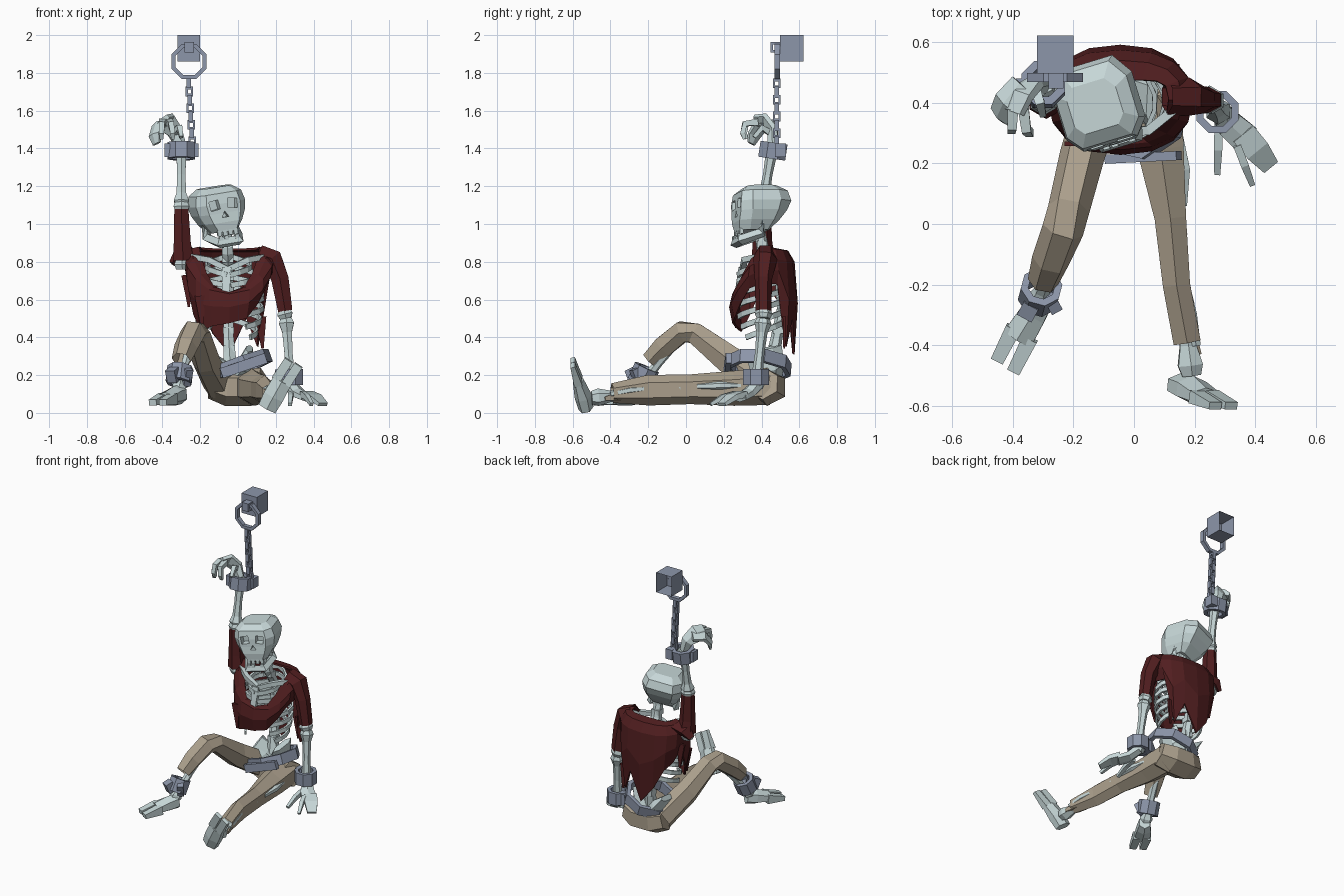
import bpy, bmesh, math
from mathutils import Vector, Matrix, Euler

if "Cube" in bpy.data.objects:
    bpy.data.objects.remove(bpy.data.objects["Cube"])

def mat(name, c):
    m = bpy.data.materials.new(name)
    m.diffuse_color = (*c, 1)
    m.use_nodes = True
    m.node_tree.nodes["Principled BSDF"].inputs["Base Color"].default_value = m.diffuse_color
    return m

BONE = mat("pale bone", (0.57, 0.68, 0.685))
RED = mat("dark red cloth", (0.082, 0.013, 0.014))
TAN = mat("tan cloth", (0.41, 0.35, 0.265))
IRON = mat("slate iron", (0.265, 0.305, 0.40))

def finish(name, bm, m, keep_normals=False):
    if not keep_normals:
        bmesh.ops.recalc_face_normals(bm, faces=bm.faces)
    me = bpy.data.meshes.new(name)
    bm.to_mesh(me)
    bm.free()
    me.materials.append(m)
    ob = bpy.data.objects.new(name, me)
    bpy.context.collection.objects.link(ob)
    return ob

def tube(name, pts, radii, m, n=6, ref=(0, 1, 0), caps=True):
    """Loft along a path; each radius is a number or (side, depth along ref)."""
    bm, rings, ref = bmesh.new(), [], Vector(ref)
    pts = [Vector(p) for p in pts]
    for i, p in enumerate(pts):
        t = (pts[min(i + 1, len(pts) - 1)] - pts[max(i - 1, 0)]).normalized()
        s = t.cross(ref).normalized()
        o = s.cross(t)
        r = radii[i] if isinstance(radii, list) else radii
        a, b = r if isinstance(r, tuple) else (r, r)
        k = 1 / math.cos(math.pi / n)
        ang = [2 * math.pi * (j + .5) / n for j in range(n)]
        rings.append([bm.verts.new(p + k * (s * a * math.cos(q) + o * b * math.sin(q))) for q in ang])
    for A, B in zip(rings, rings[1:]):
        for j in range(n):
            bm.faces.new((A[j], A[j - 1], B[j - 1], B[j]))
    if caps:
        bm.faces.new(rings[0])
        bm.faces.new(rings[-1])
    return finish(name, bm, m)

def bone(name, a, b, r=.027):
    a, b = Vector(a), Vector(b)
    ts, fs = (0, .07, .2, .5, .8, .93, 1), (1.1, 1.45, .95, .8, .95, 1.45, 1.1)
    return tube(name, [a.lerp(b, t) for t in ts], [r * f for f in fs], BONE)

def ring(name, c, axis, ro, ri, h, m=IRON, n=8, sy=1.0):
    """Faceted band around an axis; sy stretches it upward."""
    bm, secs = bmesh.new(), []
    M = Matrix.Translation(c) @ Vector(axis).to_track_quat('Z', 'Y').to_matrix().to_4x4()
    for j in range(n):
        q = 2 * math.pi * (j + .5) / n
        secs.append([bm.verts.new(M @ Vector((r * math.cos(q), r * math.sin(q) * sy, z)))
                     for r, z in ((ro, -h / 2), (ro, h / 2), (ri, h / 2), (ri, -h / 2))])
    for j in range(n):
        for k in range(4):
            bm.faces.new((secs[j - 1][k], secs[j][k], secs[j][k - 1], secs[j - 1][k - 1]))
    return finish(name, bm, m)

def box(name, c, size, m, rot=(0, 0, 0), open_back=False):
    bm = bmesh.new()
    M = Matrix.Translation(c) @ Euler(rot).to_matrix().to_4x4() @ Matrix.Diagonal((*size, 1))
    bmesh.ops.create_cube(bm, size=1, matrix=M)
    if open_back:
        bmesh.ops.delete(bm, geom=[max(bm.faces, key=lambda f: f.calc_center_median().y)], context='FACES_ONLY')
    return finish(name, bm, m, open_back)

# wall block, staple, hanging ring and chain
box("wall_block", (-.26, .56, 1.93), (.12, .125, .14), IRON, open_back=True)
ring("staple", (-.257, .475, 1.935), (1, 0, 0), .04, .02, .05, n=4)
ring("hanging_ring", (-.26, .483, 1.86), (0, 1, 0), .1, .078, .03)
for i in range(8):
    ring("chain_link", (-.26 + .0025 * i, .48, 1.745 - .044 * i), ((1, 0, 0), (0, 1, 0))[i % 2],
         .029, .012, .024, n=4, sy=1.25)

# iron cuffs with hinge lugs
ring("upper_wrist_cuff", (-.3, .46, 1.388), (0, .15, 1), .078, .05, .085)
box("upper_cuff_lug", (-.235, .5, 1.39), (.05, .06, .07), IRON)
box("upper_cuff_hinge", (-.375, .45, 1.39), (.03, .06, .07), IRON)
ring("lower_wrist_cuff", (.275, .37, .19), (0, 0, 1), .075, .05, .085)
box("lower_cuff_lug", (.22, .39, .19), (.05, .05, .08), IRON)
ring("ankle_cuff", (-.31, -.225, .2), (.12, .45, 1), .07, .045, .09)
box("ankle_cuff_lug", (-.345, -.28, .2), (.055, .05, .07), IRON, (.4, 0, -.5))
box("ankle_cuff_hinge", (-.27, -.26, .19), (.04, .04, .09), IRON, (.4, 0, .5))

# arms
bone("raised_forearm", (-.3, .46, 1.42), (-.3, .405, 1.1))
bone("raised_upper_arm", (-.3, .405, 1.12), (-.295, .41, .76), .029)
bone("lowered_upper_arm", (.17, .42, .82), (.255, .41, .5), .028)
bone("lowered_forearm", (.255, .41, .5), (.28, .37, .13))

# raised hand, drooping at the wrist
tube("raised_palm", [(-.305, .46, 1.42), (-.335, .46, 1.49), (-.38, .425, 1.54), (-.4, .37, 1.54)],
     [(.025, .03), (.04, .025), (.055, .022), (.045, .018)], BONE, ref=(-.5, .4, .6))
tube("raised_outer_fingers", [(-.37, .46, 1.53), (-.42, .4, 1.525), (-.44, .36, 1.47), (-.43, .345, 1.425)],
     [(.04, .02), (.045, .02), (.04, .016), (.025, .01)], BONE, ref=(-.6, -.3, .6))
for bx, tx, ty in ((-.4, -.405, .3), (-.365, -.345, .29)):
    tube("raised_finger", [(bx, .38, 1.54), ((bx + tx) / 2, ty + .02, 1.53), (tx, ty + .01, 1.48), (tx, ty + .02, 1.45)],
         [.018, .015, .013, .009], BONE, n=4, ref=(1, 0, 0))
tube("raised_thumb", [(-.33, .45, 1.48), (-.31, .4, 1.51), (-.3, .36, 1.46)], [.018, .015, .01], BONE, n=4, ref=(1, 0, 0))

# lowered hand resting on the floor
tube("lowered_palm", [(.28, .38, .15), (.315, .33, .105), (.37, .28, .08)], [(.03, .03), (.045, .025), (.05, .02)], BONE, ref=(0, 0, 1))
for bx, by, tx, ty, w in ((.28, .33, .275, .165, .014), (.34, .26, .39, .13, .013), (.36, .3, .45, .19, .042)):
    tube("lowered_finger", [(bx, by, .1), ((bx + tx) / 2, (by + ty) / 2, .085), (tx, ty, .045)],
         [(w, .017), (w, .014), (w * .7, .009)], BONE, n=4, ref=(0, 0, 1))

# spine, neck, ribs, collar bones
spine = [(-.06, .39, .96), (-.055, .41, .85), (-.05, .5, .7), (-.05, .51, .55), (-.05, .48, .4), (-.04, .45, .24)]
tube("spine", spine, [.025, .03, .025, .025, .027, .035], BONE)
for i in range(9):
    t = i / 8 * 4.999
    p = Vector(spine[int(t)]).lerp(Vector(spine[int(t) + 1]), t % 1)
    box("vertebra", p, (.06, .055, .035), BONE)
tube("breastbone", [(-.06, .29, .77), (-.065, .265, .6)], [(.025, .012), (.018, .012)], BONE, n=4)
for side in (-1, 1):
    for k in range(7):
        rx, end = (.12, .16, .18, .185, .18, .17, .15)[k], (1.5, 1.5, 1.5, 1.5, 1.3, 1.0, .7)[k]
        path = []
        for j in range(8):
            q = math.pi / 2 - (math.pi / 2 + end) * j / 7
            path.append((-.05 + side * rx * math.cos(q), .4 + .125 * math.sin(q), .83 - .055 * k - .1 * j / 7))
        tube("rib", path, [(.007, .014)] * 8, BONE, n=4, ref=(0, 0, 1))
    tube("collar_bone", [(-.055, .3, .76), (-.05 + side * .1, .31, .81), (-.05 + side * .21, .4, .83)], .015, BONE, n=4, ref=(0, 0, 1))
    tube("hip_wing", [(-.03, .45, .17), (-.03 + side * .06, .43, .24), (-.04 + side * .1, .41, .32 + side * .02)],
         [(.05, .05), (.045, .08), (.018, .085)], BONE)

# torn shirt: rings from neckline over the shoulders to a ragged hem
hem = (.69, .68, .35, .5, .31, .42, .55, .6, .68, .52, .43, .46, .475, .5, .58, .66)
bm, rows = bmesh.new(), []
for i, zh in enumerate(hem):
    q = 2 * math.pi * i / 16
    c, s = math.cos(q), math.sin(q)
    f, g = max(0, -s) ** 1.5, max(0, s)
    c, s = math.copysign(abs(c) ** .85, c), math.copysign(abs(s) ** .85, s)
    zs = .82 - .19 * f - .02 * g
    sec = ((.16, .13 - .065 * g, .88 - .24 * f - .01 * g), (.205, .15 - .02 * g, .87 - .23 * f - .01 * g), (.24, .165, zs),
           (.235, .182, zs * .55 + zh * .45), (.205, .165, zh))
    rows.append([bm.verts.new((-.045 + rx * c, .41 + ry * s, z)) for rx, ry, z in sec])
for A, B in zip(rows, rows[1:] + rows[:1]):
    for k in range(4):
        bm.faces.new((A[k], A[k + 1], B[k + 1], B[k]))
shirt = finish("torn_shirt", bm, RED)
shirt.modifiers.new("thickness", 'SOLIDIFY').thickness = .012
tube("lowered_sleeve", [(.11, .42, .84), (.18, .42, .815), (.222, .41, .71), (.25, .41, .54)],
     [(.05, .05), (.055, .055), (.046, .04), (.038, .036)], RED, caps=False)
tube("raised_sleeve", [(-.29, .41, .81), (-.295, .405, .9), (-.3, .405, 1.085)],
     [.055, .045, .037], RED, caps=False)
tube("sleeve_flap", [(-.24, .44, .86), (-.31, .45, .84), (-.35, .44, .79)], [(.05, .02), (.04, .02), (.02, .01)], RED, n=4, ref=(0, .5, 1))
for x, y, z in ((-.2, .265, .45), (-.27, .44, .56), (.12, .52, .34)):
    tube("cloth_tatter", [(x, y, z + .17), (x + .01, y, z)], [(.03, .008), (.006, .005)], RED, n=4)

# skull in its own frame, facing -y
HEAD = Matrix.Translation((-.11, .4, 1.06)) @ Euler((0, math.radians(-9), math.radians(17)), 'XYZ').to_matrix().to_4x4()
bm, rings = bmesh.new(), []
for z, rx, yf, yb in ((-.1, .07, -.14, .02), (-.05, .105, -.145, .075), (.0, .128, -.14, .115),
                      (.05, .138, -.138, .14), (.105, .125, -.128, .125), (.137, .085, -.085, .075)):
    prof = ((.68, yf), (1, yf * .62), (1, yb * .5), (.66, yb))
    rings.append([bm.verts.new((rx * u, y, z)) for u, y in prof] +
                 [bm.verts.new((-rx * u, y, z)) for u, y in reversed(prof)])
for A, B in zip(rings, rings[1:]):
    for j in range(8):
        bm.faces.new((A[j - 1], A[j], B[j], B[j - 1]))
bm.faces.new(rings[0])
bm.faces.new(rings[-1])
skull = finish("skull", bm, BONE)
# eye sockets and nose hole
cutters = [box("eye_cutter", (sx * .05, -.14, .045), (.052, .1, .05), BONE, (0, sx * .12, 0)) for sx in (-1, 1)]
cutters.append(tube("nose_cutter", [(0, -.18, -.012), (0, -.105, -.012)], .011, BONE, n=3, ref=(1, 0, 0)))
for cut in cutters:
    md = skull.modifiers.new("hole", 'BOOLEAN')
    md.operation, md.solver, md.object = 'DIFFERENCE', 'EXACT', cut
bpy.context.view_layer.update()
carved = bpy.data.meshes.new_from_object(skull.evaluated_get(bpy.context.evaluated_depsgraph_get()))
skull.modifiers.clear()
skull.data = carved
for cut in cutters:
    bpy.data.objects.remove(cut)
# open jaw and teeth
head = [skull]
head.append(tube("jaw", [(-.09, -.02, -.04), (-.085, -.03, -.12), (-.055, -.14, -.155), (.055, -.14, -.155),
                         (.085, -.03, -.12), (.09, -.02, -.04)], [(.012, .015), (.018, .02), (.018, .02),
                         (.018, .02), (.018, .02), (.012, .015)], BONE, n=4, ref=(0, .6, 1)))
for x in (-.045, -.015, .015, .045):
    head.append(box("upper_tooth", (x, -.132, -.105), (.022, .018, .03), BONE))
    if x != .015:
        head.append(box("lower_tooth", (x, -.145, -.132), (.022, .016, .022), BONE))
for ob in head:
    ob.data.transform(HEAD)

# trousers and belt
tube("trouser_seat", [(-.14, .42, .155), (-.06, .43, .135), (.06, .43, .135), (.14, .41, .155)],
     [(.07, .07), (.095, .085), (.095, .085), (.075, .075)], TAN, ref=(0, 0, 1))
tube("straight_trouser_leg", [(.07, .44, .14), (.087, .25, .13), (.12, .02, .125), (.14, -.2, .12), (.175, -.39, .105)],
     [(.085, .085), (.077, .08), (.052, .068), (.045, .07), (.045, .045)], TAN, ref=(0, 0, 1), caps=False)
tube("trouser_tatter", [(.16, -.32, .1), (.215, -.43, .075)], [(.035, .03), (.008, .01)], TAN, n=4, ref=(0, 0, 1))
tube("bent_trouser_leg", [(-.1, .43, .15), (-.17, .23, .28), (-.215, .05, .42), (-.235, -.02, .43), (-.275, -.12, .35), (-.3, -.19, .28)],
     [(.08, .075), (.075, .065), (.055, .06), (.055, .06), (.055, .055), (.045, .045)], TAN, ref=(1, 0, 0), caps=False)
tube("thigh_bone_showing", [(.15, .29, .145), (.165, .18, .145), (.16, .06, .14)], [.012, .02, .015], BONE, ref=(0, 0, 1))
tube("shin_bone_showing", [(.17, -.2, .13), (.19, -.3, .12), (.205, -.4, .1)], [.014, .018, .015], BONE, ref=(0, 0, 1))
ring("belt", (.01, .385, .25), (-.36, .08, 1), .175, .148, .07)
box("belt_buckle", (.03, .22, .25), (.25, .03, .055), IRON, (0, -.33, .05))

# lower legs and feet
bone("bent_shin", (-.235, -.02, .42), (-.32, -.27, .11), .025)
bone("straight_shin", (.13, 0, .12), (.19, -.5, .08), .028)
tube("upright_foot", [(.155, -.53, .025), (.19, -.545, .09), (.235, -.57, .17)],
     [(.05, .035), (.055, .04), (.052, .026)], BONE, ref=(0, 1, 0))
for dx, dz in ((-.026, .015), (.026, -.012)):
    tube("upright_toe", [(.23 + dx, -.57, .165 + dz), (.295 + dx, -.6, .265 + dz)], [(.026, .022), (.024, .012)], BONE, n=4)
tube("flat_foot", [(-.3, -.25, .1), (-.335, -.3, .09), (-.385, -.38, .075)],
     [(.035, .045), (.045, .045), (.052, .03)], BONE, ref=(0, 0, 1))
for dx, dy in ((-.027, .018), (.027, -.018)):
    tube("flat_toe", [(-.37 + dx, -.36 + dy, .075), (-.425 + dx, -.47 + dy, .055)], [(.026, .03), (.022, .015)], BONE, n=4, ref=(0, 0, 1))
